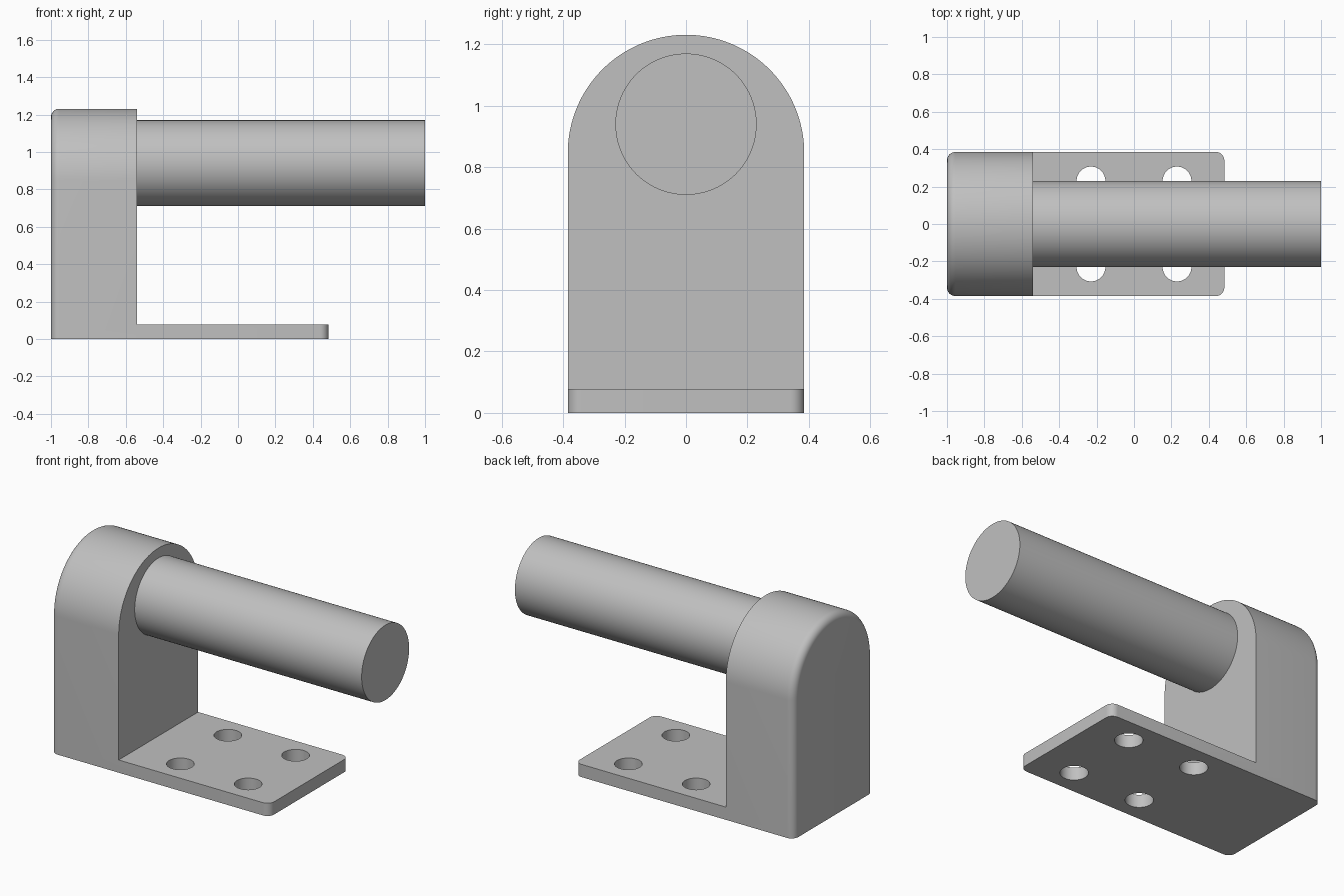
import bpy, bmesh
from math import cos, sin, pi

if "Cube" in bpy.data.objects:
    bpy.data.objects.remove(bpy.data.objects["Cube"], do_unlink=True)

HALF = 0.385        # half width of the bracket, also the arch radius
ARCH_Z = 0.846      # height of the arch centre
LEFT, RIGHT = -1.0, 0.483
BLOCK_X = -0.54     # inner face of the upright
PLATE_Z = 0.078
ROUND = 0.045
ROD_R, ROD_Z = 0.23, 0.94

steel = bpy.data.materials.new("grey steel")
steel.use_nodes = True
grey = (0.527, 0.527, 0.527, 1)
steel.diffuse_color = grey
steel.node_tree.nodes["Principled BSDF"].inputs["Base Color"].default_value = grey


def mesh_object(name, bm):
    bmesh.ops.recalc_face_normals(bm, faces=bm.faces[:])
    mesh = bpy.data.meshes.new(name)
    bm.to_mesh(mesh)
    bm.free()
    mesh.materials.append(steel)
    obj = bpy.data.objects.new(name, mesh)
    bpy.context.collection.objects.link(obj)
    return obj


def arch_ring(bm, x, inset, steps=64):
    r = HALF - inset
    points = [(-r, 0), (r, 0)]
    points += [(r * cos(pi * i / steps), ARCH_Z + r * sin(pi * i / steps))
               for i in range(steps + 1)]
    return [bm.verts.new((x, y, z)) for y, z in points]


def cylinder(name, radius, depth, location, along_x=False):
    bpy.ops.mesh.primitive_cylinder_add(
        vertices=96, radius=radius, depth=depth, location=location,
        rotation=(0, pi / 2 if along_x else 0, 0))
    obj = bpy.context.object
    obj.name = name
    obj.data.materials.append(steel)
    return obj


def smooth(obj):
    bpy.ops.object.select_all(action="DESELECT")
    obj.select_set(True)
    bpy.context.view_layer.objects.active = obj
    bpy.ops.object.shade_smooth_by_angle(angle=pi / 6)


def cut(obj, cutter):
    mod = obj.modifiers.new("cut", "BOOLEAN")
    mod.operation = "DIFFERENCE"
    mod.solver = "EXACT"
    mod.object = cutter
    bpy.context.view_layer.objects.active = obj
    bpy.ops.object.modifier_apply(modifier=mod.name)
    bpy.data.objects.remove(cutter, do_unlink=True)


# Bracket: an arched prism with rounded ends
bm = bmesh.new()
angles = [pi / 2 * i / 8 for i in range(9)]
stations = [(LEFT + ROUND * (1 - sin(a)), ROUND * (1 - cos(a))) for a in reversed(angles)]
stations += [(RIGHT - ROUND * (1 - sin(a)), ROUND * (1 - cos(a))) for a in angles]
rings = [arch_ring(bm, x, inset) for x, inset in stations]
for a, b in zip(rings, rings[1:]):
    for i in range(len(a)):
        j = (i + 1) % len(a)
        bm.faces.new((a[i], a[j], b[j], b[i]))
bm.faces.new(rings[0])
bm.faces.new(rings[-1])
bracket = mesh_object("bracket", bm)

# Clear the space above the mounting plate
bpy.ops.mesh.primitive_cube_add(size=2, location=(BLOCK_X + 1, 0, PLATE_Z + 1))
bpy.context.object.hide_render = True
cut(bracket, bpy.context.object)

# Four mounting holes
for x in (-0.23, 0.23):
    for y in (-0.23, 0.23):
        hole = cylinder("hole_cutter", 0.077, 0.5, (x, y, 0))
        hole.hide_render = True
        cut(bracket, hole)
smooth(bracket)

# Rod projecting from the upright
start = BLOCK_X - 0.01
rod = cylinder("rod", ROD_R, 1 - start, ((1 + start) / 2, 0, ROD_Z), along_x=True)
smooth(rod)
